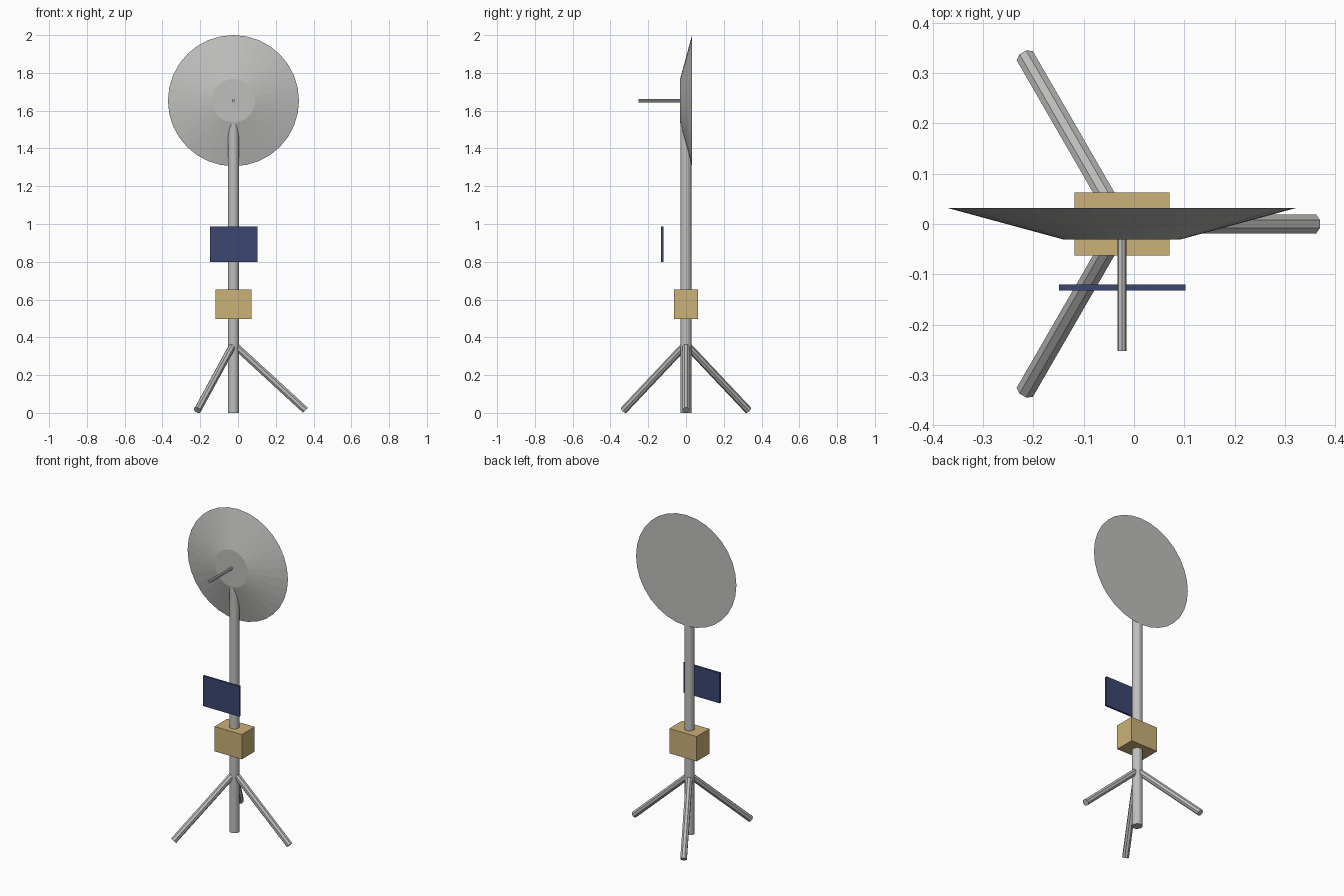
import bpy
from math import pi, cos, sin
from mathutils import Vector, Matrix

if "Cube" in bpy.data.objects:
    bpy.data.objects.remove(bpy.data.objects["Cube"], do_unlink=True)

AXIS_X = -0.024
DISH_Z = 1.653


def material(name, rgb):
    mat = bpy.data.materials.new(name)
    mat.use_nodes = True
    mat.diffuse_color = (*rgb, 1)
    bsdf = next(n for n in mat.node_tree.nodes if n.type == 'BSDF_PRINCIPLED')
    bsdf.inputs["Base Color"].default_value = (*rgb, 1)
    return mat


metal = material("light grey metal", (0.52, 0.52, 0.51))
tan = material("tan housing", (0.60, 0.44, 0.19))
navy = material("navy panel", (0.045, 0.061, 0.17))


def finish(name, mat):
    obj = bpy.context.object
    obj.name = name
    obj.data.materials.append(mat)
    return obj


def rod(name, start, end, r1, r2, sides, mat, roll=0):
    """Straight or tapered prism running from start to end."""
    start, end = Vector(start), Vector(end)
    axis = end - start
    bpy.ops.mesh.primitive_cone_add(vertices=sides, radius1=r1, radius2=r2,
                                    depth=axis.length)
    obj = finish(name, mat)
    obj.matrix_world = (Matrix.Translation((start + end) / 2)
                        @ axis.to_track_quat('Z', 'Y').to_matrix().to_4x4()
                        @ Matrix.Rotation(roll, 4, 'Z'))
    return obj


def box(name, low, high, mat):
    low, high = Vector(low), Vector(high)
    bpy.ops.mesh.primitive_cube_add(size=1, location=(low + high) / 2)
    obj = finish(name, mat)
    obj.scale = high - low
    return obj


# Mast, ending inside the dish
rod("mast", (AXIS_X, 0, 0), (AXIS_X, 0, DISH_Z), 0.03, 0.03, 16, metal)

# Three splayed legs
for i, name in enumerate(("left_leg", "back_right_leg", "front_right_leg")):
    a = i * 2 * pi / 3
    foot = (AXIS_X + 0.381 * cos(a), 0.381 * sin(a), 0.014)
    rod(name, (AXIS_X, 0, 0.364), foot, 0.02, 0.02, 8, metal, pi / 8)

# Dish as a closed, shallow tapered disc with a feed rod in front
rod("dish", (AXIS_X, 0.032, DISH_Z), (AXIS_X, -0.031, DISH_Z),
    0.347, 0.115, 32, metal)
rod("feed_rod", (AXIS_X, -0.02, DISH_Z), (AXIS_X, -0.252, DISH_Z),
    0.009, 0.009, 8, metal)

# Equipment housing and the panel in front of the mast
box("equipment_box", (-0.118, -0.063, 0.497), (0.071, 0.063, 0.652), tan)
box("solar_panel", (-0.149, -0.132, 0.798), (0.102, -0.12, 0.987), navy)
